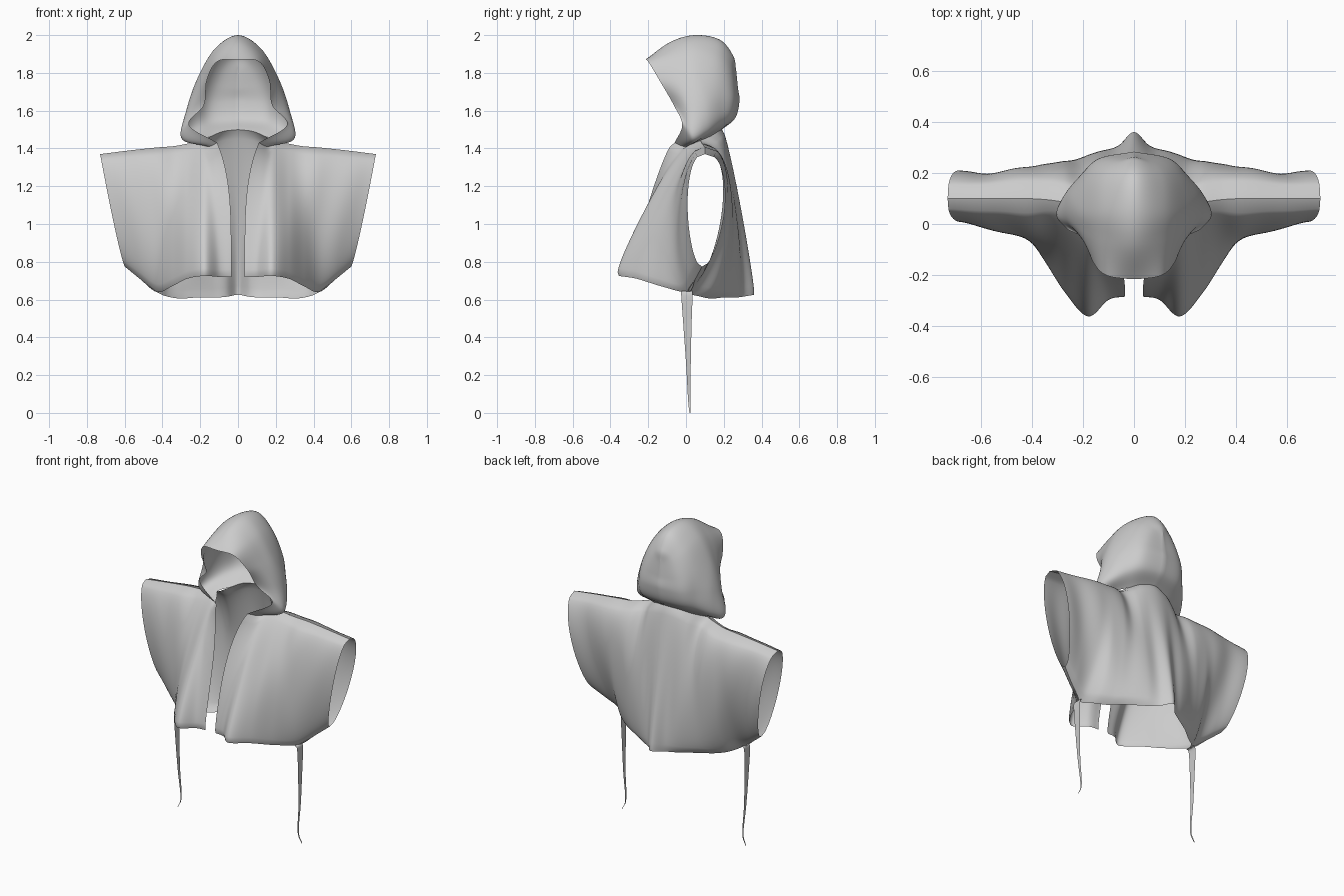
import bpy
from math import sin, pi
from mathutils import Vector


def spline(points, t, mirror=()):
    """Smooth curve through points of any dimension, t in 0..1.
    Indices in mirror are negated to keep the curve smooth across x = 0."""
    p = [Vector(q) for q in points]
    start = 2 * p[0] - p[1]
    if mirror:
        start = p[1].copy()
        for k in mirror:
            start[k] *= -1
    p = [start] + p + [2 * p[-1] - p[-2]]
    s = t * (len(p) - 3)
    i = min(int(s), len(p) - 4)
    f = s - i
    a, b, c, d = p[i:i + 4]
    return 0.5 * (2 * b + (c - a) * f + (2 * a - 5 * b + 4 * c - d) * f * f
                  + (3 * b - a - 3 * c + d) * f ** 3)


def sheet(name, func, nu, nv, flip=False):
    """Mirrored cloth sheet sampled from func(u, v)."""
    verts = [func(i / nu, j / nv) for i in range(nu + 1) for j in range(nv + 1)]
    w = nv + 1
    faces = [(i * w + j, i * w + j + 1, (i + 1) * w + j + 1, (i + 1) * w + j)
             for i in range(nu) for j in range(nv)]
    if flip:
        faces = [f[::-1] for f in faces]
    mesh = bpy.data.meshes.new(name)
    mesh.from_pydata(verts, [], faces)
    mesh.shade_smooth()
    obj = bpy.data.objects.new(name, mesh)
    bpy.context.collection.objects.link(obj)
    mod = obj.modifiers.new("mirror", 'MIRROR')
    mod.merge_threshold = 0.001
    return obj


def panel(columns, mirror=()):
    """Cloth hanging from the shoulder line to the hem."""
    def func(u, v):
        xt, yt, zt, xb, yb, zb, bulge, power = spline(columns, u, mirror)
        x = xb + (xt - xb) * (1 - v) ** power
        hang = max(0, sin(pi * v ** 0.75))
        y = yt + (yb - yt) * v + bulge * hang ** 0.5
        y += 0.005 * hang * sin(28 * x + 4 * v) * min(1, abs(x) * 8)
        return (x, y, zt + (zb - zt) * v)
    return func


# Columns: top xyz, bottom xyz, outward bulge, sideways curve
shoulder = [(0.20, 0.07, 1.44), (0.27, 0.085, 1.425), (0.34, 0.095, 1.412),
            (0.43, 0.10, 1.405), (0.57, 0.10, 1.39), (0.73, 0.10, 1.37)]
hem = [(0.43, 0.01, 0.64), (0.52, 0.05, 0.71), (0.60, 0.085, 0.775)]
front = [
    (0.11, -0.06, 1.43, 0.035, -0.28, 0.72, -0.04, 4),
    (0.16, 0.00, 1.41, 0.10, -0.29, 0.72, -0.06, 2),
    shoulder[0] + (0.18, -0.355, 0.725, -0.075, 1.5),
    shoulder[1] + (0.27, -0.26, 0.71, -0.07, 1),
    shoulder[2] + (0.35, -0.13, 0.67, -0.08, 1),
    shoulder[3] + hem[0] + (-0.115, 1),
    shoulder[4] + hem[1] + (-0.10, 0.9),
    shoulder[5] + hem[2] + (-0.09, 0.85)]
back = [
    (0.00, 0.19, 1.50, 0.00, 0.36, 0.625, 0.02, 1),
    (0.08, 0.17, 1.49, 0.06, 0.30, 0.615, 0.04, 1),
    (0.14, 0.13, 1.465, 0.13, 0.255, 0.61, 0.08, 1),
    shoulder[0] + (0.23, 0.19, 0.61, 0.12, 1),
    shoulder[1] + (0.30, 0.135, 0.605, 0.14, 1),
    shoulder[2] + (0.37, 0.08, 0.615, 0.15, 1),
    shoulder[3] + hem[0] + (0.15, 1),
    shoulder[4] + hem[1] + (0.12, 0.9),
    shoulder[5] + hem[2] + (0.11, 0.85)]
sheet("front_panel", panel(front), 56, 36)
sheet("back_panel", panel(back, (0, 3)), 56, 36, flip=True)

# Hood: arches from the brim to the centre back, each running crown to neck
arches = [
    [(0, -.215, 1.87), (.11, -.20, 1.86), (.165, -.14, 1.76),
     (.18, -.065, 1.63), (.26, -.02, 1.525), (.11, -.06, 1.43)],
    [(0, -.08, 1.965), (.12, -.06, 1.905), (.20, -.03, 1.77),
     (.262, .01, 1.61), (.30, .035, 1.455), (.16, .00, 1.41)],
    [(0, .05, 2.0), (.12, .05, 1.93), (.21, .06, 1.78),
     (.26, .10, 1.63), (.27, .11, 1.49), (.20, .07, 1.44)],
    [(0, .18, 1.975), (.11, .17, 1.90), (.18, .175, 1.77),
     (.21, .185, 1.64), (.205, .18, 1.53), (.14, .13, 1.465)],
    [(0, .25, 1.89), (.07, .24, 1.85), (.12, .25, 1.74),
     (.14, .255, 1.64), (.13, .235, 1.55), (.08, .17, 1.49)],
    [(0, .265, 1.82), (0, .268, 1.79), (0, .275, 1.72),
     (0, .283, 1.65), (0, .26, 1.56), (0, .19, 1.50)]]
sheet("hood", lambda u, v: spline([spline(a, v, (0,)) for a in arches], u), 40, 40)

# Side ties: flat straps tapering to a curled tip; rows are x, y centre, z, half width
tie = [(0.425, 0.005, 0.645, 0.03), (0.442, 0.005, 0.62, 0.03), (0.44, 0.008, 0.45, 0.021),
       (0.433, 0.013, 0.25, 0.012), (0.42, 0.017, 0.07, 0.006), (0.445, 0.021, 0.0, 0.003)]


def strap(u, v):
    x, y, z, half = spline(tie, u)
    return (x, y + (2 * v - 1) * half, z)


sheet("side_tie", strap, 30, 2)
